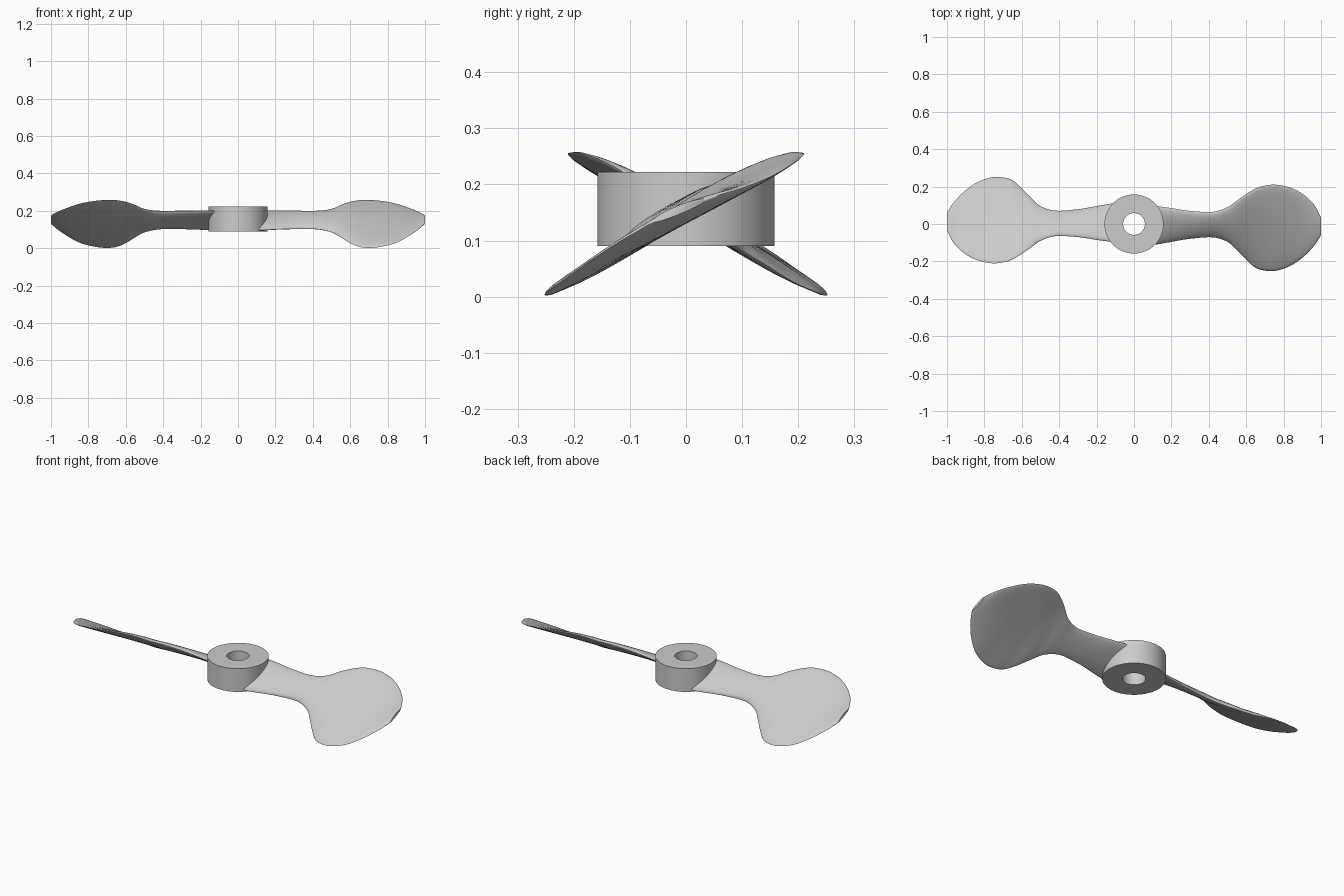
import bpy, bmesh, math
from mathutils import Vector

cube = bpy.data.objects.get("Cube")
if cube:
    bpy.data.objects.remove(cube, do_unlink=True)

grey = bpy.data.materials.new("plain grey")
grey.use_nodes = True
colour = (0.6, 0.6, 0.6, 1)
grey.diffuse_color = colour
grey.node_tree.nodes["Principled BSDF"].inputs["Base Color"].default_value = colour


def finish(name, bm):
    """Turn a bmesh into a smooth-shaded object with sharp edges kept."""
    bmesh.ops.recalc_face_normals(bm, faces=bm.faces)
    mesh = bpy.data.meshes.new(name)
    bm.to_mesh(mesh)
    bm.free()
    mesh.materials.append(grey)
    obj = bpy.data.objects.new(name, mesh)
    bpy.context.collection.objects.link(obj)
    bpy.ops.object.select_all(action="DESELECT")
    obj.select_set(True)
    bpy.context.view_layer.objects.active = obj
    bpy.ops.object.shade_smooth_by_angle(angle=math.radians(40))
    return obj


def skin(bm, rings, closed):
    """Join successive vertex rings with quads."""
    count = len(rings[0])
    pairs = list(zip(rings, rings[1:]))
    if closed:
        pairs.append((rings[-1], rings[0]))
    for a, b in pairs:
        for i in range(count):
            j = (i + 1) % count
            bm.faces.new((a[i], a[j], b[j], b[i]))


def smooth_path(points, steps):
    """Sample a smooth curve through points of any dimension."""
    pts = [Vector(p) for p in points]
    pts = [pts[0] * 2 - pts[1]] + pts + [pts[-1] * 2 - pts[-2]]
    out = []
    for a, b, c, d in zip(pts, pts[1:], pts[2:], pts[3:]):
        for k in range(steps):
            t = k / steps
            out.append((b * 2 + (c - a) * t + (a * 2 - b * 5 + c * 4 - d) * t ** 2
                        + (b * 3 - a - c * 3 + d) * t ** 3) / 2)
    return out + [pts[-2]]


# Hub: a ring with a through bore
def make_hub(outer=0.158, bore=0.058, bottom=0.09, top=0.222, sides=96):
    bm = bmesh.new()
    rings = []
    for r, z in ((bore, bottom), (outer, bottom), (outer, top), (bore, top)):
        angles = [math.tau * i / sides for i in range(sides)]
        rings.append([bm.verts.new((r * math.cos(a), r * math.sin(a), z)) for a in angles])
    skin(bm, rings, True)
    return finish("hub", bm)


# Blade stations: x, trailing edge y and z, leading edge y and z, thickness
stations = [
    (0.09, -0.115, 0.095, 0.10, 0.198, 0.04),
    (0.20, -0.095, 0.10, 0.085, 0.198, 0.038),
    (0.30, -0.078, 0.103, 0.07, 0.197, 0.036),
    (0.42, -0.07, 0.102, 0.065, 0.197, 0.034),
    (0.50, -0.095, 0.085, 0.09, 0.208, 0.032),
    (0.55, -0.14, 0.058, 0.125, 0.23, 0.031),
    (0.60, -0.19, 0.027, 0.16, 0.247, 0.03),
    (0.65, -0.234, 0.007, 0.19, 0.256, 0.029),
    (0.70, -0.249, 0.002, 0.205, 0.257, 0.028),
    (0.76, -0.25, 0.007, 0.21, 0.253, 0.027),
    (0.84, -0.222, 0.027, 0.193, 0.239, 0.025),
    (0.91, -0.172, 0.063, 0.155, 0.216, 0.022),
    (0.96, -0.12, 0.097, 0.107, 0.196, 0.019),
    (0.985, -0.084, 0.118, 0.065, 0.183, 0.017),
    (1.0, -0.06, 0.133, 0.035, 0.172, 0.015),
]


# Blades: twisted, slightly domed sections lofted from root to tip
def make_blade(name, direction, sides=32):
    bm = bmesh.new()
    rings = []
    for x, y0, z0, y1, z1, thick in smooth_path(stations, 5):
        trail, lead = Vector((x, y0, z0)), Vector((x, y1, z1))
        half = (lead - trail) / 2
        mid = (lead + trail) / 2
        normal = Vector((0, -half.z, half.y)).normalized()
        ring = []
        for i in range(sides):
            a = math.tau * i / sides
            depth = thick * math.sin(a) * (0.65 if math.sin(a) > 0 else 0.35)
            p = mid + half * math.cos(a) + normal * depth
            ring.append(bm.verts.new((p.x * direction, p.y * direction, p.z)))
        rings.append(ring)
    skin(bm, rings, False)
    bm.faces.new(rings[0])
    bm.faces.new(rings[-1])
    return finish(name, bm)


make_hub()
make_blade("left_blade", 1)
make_blade("right_blade", -1)
